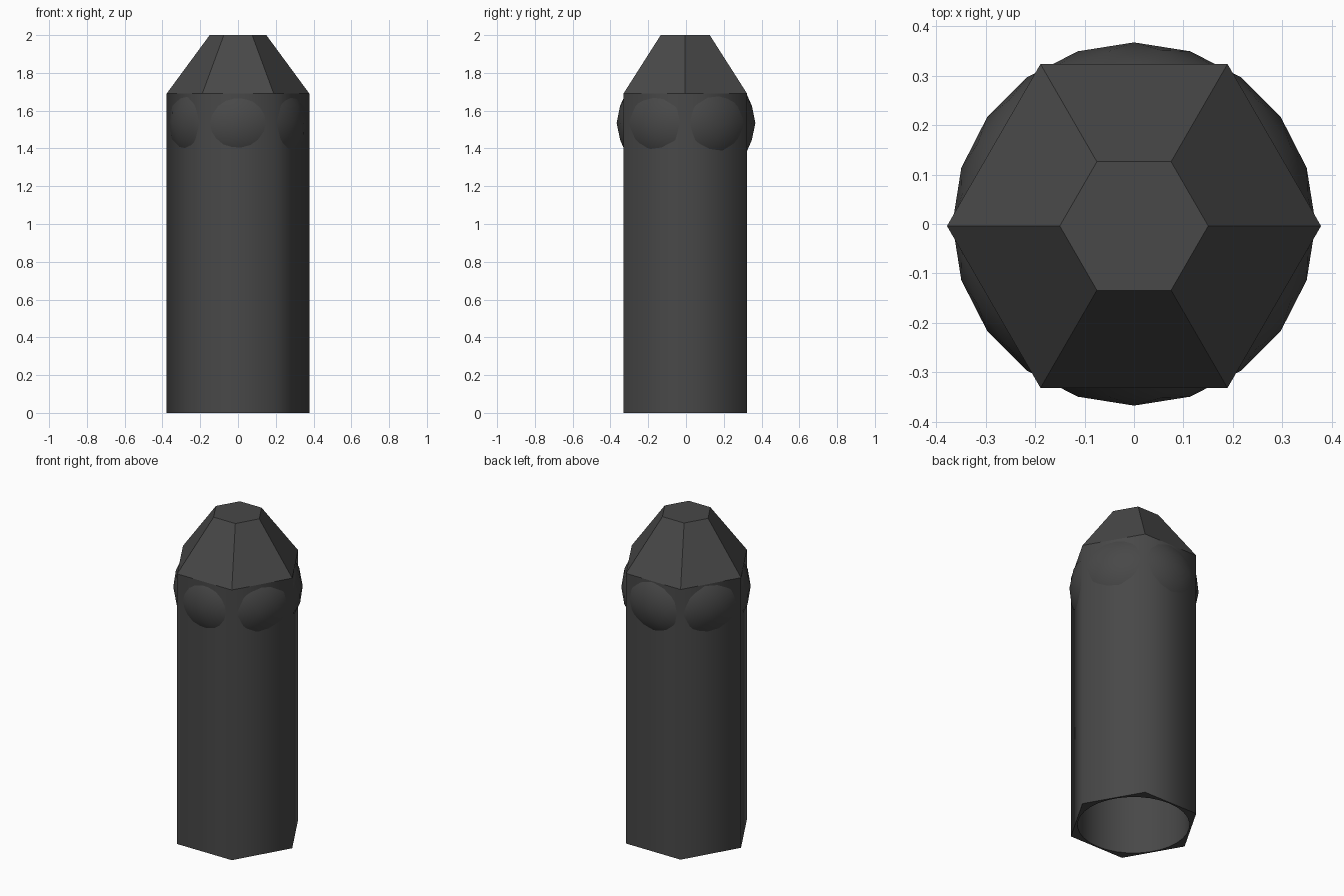
import bpy, bmesh, math

if "Cube" in bpy.data.objects:
    bpy.data.objects.remove(bpy.data.objects["Cube"], do_unlink=True)

mat = bpy.data.materials.new("dark_grey")
mat.use_nodes = True
GREY = (0.065, 0.065, 0.065, 1)
mat.diffuse_color = GREY
mat.node_tree.nodes["Principled BSDF"].inputs["Base Color"].default_value = GREY

SHOULDER = 1.69
CENTRE_Y = -0.004


def ring(bm, sides, radius, z):
    """Closed loop of vertices around the vertical axis."""
    return [bm.verts.new((radius * math.cos(i * math.tau / sides),
                          CENTRE_Y + radius * math.sin(i * math.tau / sides), z))
            for i in range(sides)]


def bridge(bm, low, high, smooth):
    """Quads between two loops with the same number of vertices."""
    for i in range(len(low)):
        j = (i + 1) % len(low)
        face = bm.faces.new((low[i], low[j], high[j], high[i]))
        face.smooth = smooth


def loop_edges(bm, loop):
    return [bm.edges.get((loop[i - 1], loop[i])) for i in range(len(loop))]


def finish(bm, name):
    mesh = bpy.data.meshes.new(name)
    bm.to_mesh(mesh)
    bm.free()
    mesh.materials.append(mat)
    obj = bpy.data.objects.new(name, mesh)
    bpy.context.collection.objects.link(obj)
    return obj


# Hexagonal shaft with softly shaded sides, tapered tip and a round bore below
bm = bmesh.new()
base = ring(bm, 6, 0.378, 0)
shoulder = ring(bm, 6, 0.378, SHOULDER)
tip = ring(bm, 6, 0.15, 2)
bridge(bm, base, shoulder, True)
bridge(bm, shoulder, tip, False)
bm.faces.new(tip)

bore_low = ring(bm, 32, 0.318, 0)
bore_high = ring(bm, 32, 0.318, 1.45)
bridge(bm, bore_low, bore_high, True)
bm.faces.new(bore_high)
bmesh.ops.triangle_fill(bm, use_beauty=True,
                        edges=loop_edges(bm, base) + loop_edges(bm, bore_low))
bmesh.ops.recalc_face_normals(bm, faces=bm.faces)
for loop in (base, shoulder, tip, bore_low, bore_high):
    for edge in loop_edges(bm, loop):
        edge.smooth = False
finish(bm, "shaft")

# Ball inside the head, bulging through each of the six sides
bm = bmesh.new()
bmesh.ops.create_icosphere(bm, subdivisions=3, radius=0.367)
for face in bm.faces:
    face.smooth = True
ball = finish(bm, "head_ball")
ball.location = (0, 0, 1.535)
ball.scale = (1, 1, 0.88)
